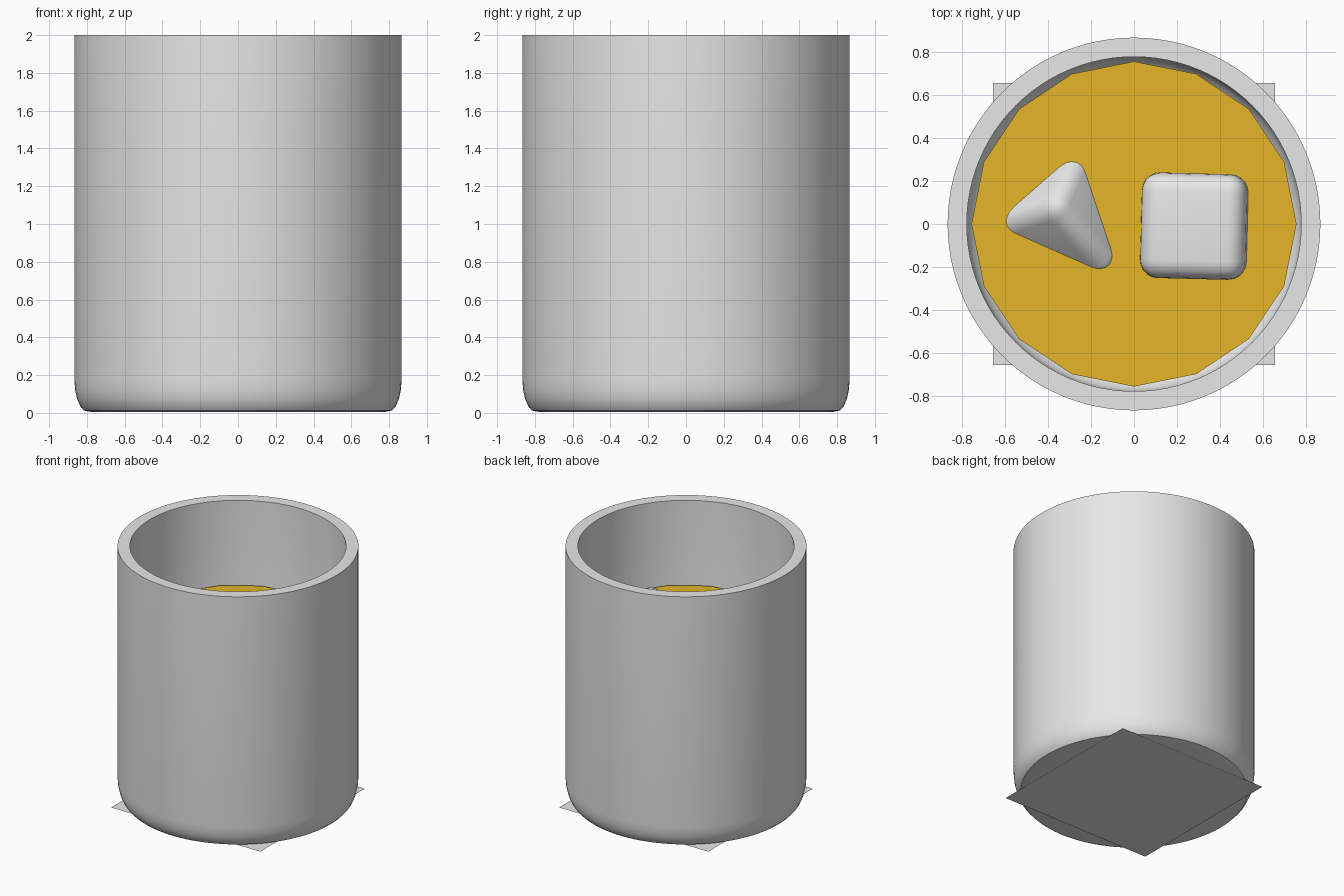
import bpy, bmesh, math
from mathutils import Matrix, Vector

if "Cube" in bpy.data.objects:
    bpy.data.objects.remove(bpy.data.objects["Cube"])


def material(name, rgb):
    m = bpy.data.materials.new(name)
    m.diffuse_color = (*rgb, 1)
    m.use_nodes = True
    m.node_tree.nodes["Principled BSDF"].inputs["Base Color"].default_value = m.diffuse_color
    return m


CLEAR = material("pale_glass", (0.8, 0.8, 0.8))
AMBER = material("amber", (0.78, 0.46, 0.02))


def make_object(name, bm, mat, smooth_angle=None):
    bmesh.ops.recalc_face_normals(bm, faces=bm.faces)
    mesh = bpy.data.meshes.new(name)
    bm.to_mesh(mesh)
    bm.free()
    mesh.materials.append(mat)
    ob = bpy.data.objects.new(name, mesh)
    bpy.context.collection.objects.link(ob)
    if smooth_angle:
        bpy.ops.object.select_all(action='DESELECT')
        ob.select_set(True)
        bpy.context.view_layer.objects.active = ob
        bpy.ops.object.shade_smooth_by_angle(angle=math.radians(smooth_angle))
    return ob


def lathe(name, profile, steps, mat, smooth_angle):
    """Spin a (radius, z) profile that starts and ends on the axis."""
    bm = bmesh.new()
    vs = [bm.verts.new((r, 0, z)) for r, z in profile]
    es = [bm.edges.new(p) for p in zip(vs, vs[1:])]
    bmesh.ops.spin(bm, geom=vs + es, axis=(0, 0, 1), cent=(0, 0, 0),
                   angle=math.tau, steps=steps, use_duplicate=False)
    bmesh.ops.remove_doubles(bm, verts=bm.verts, dist=0.0005)
    return make_object(name, bm, mat, smooth_angle)


def ice_cube(name, size, matrix):
    bm = bmesh.new()
    bmesh.ops.create_cube(bm, size=size)
    bmesh.ops.bevel(bm, geom=bm.edges[:], offset=0.085, segments=5,
                    profile=0.5, affect='EDGES')
    bm.transform(matrix)
    return make_object(name, bm, CLEAR, 60)


# Tumbler: rounded foot, straight wall, flat rim, hollow inside
lathe("tumbler", [(0, 0.006), (0.78, 0.006), (0.815, 0.012), (0.835, 0.035),
                  (0.852, 0.075), (0.862, 0.12), (0.866, 0.17), (0.866, 2),
                  (0.777, 2), (0.777, 0.18), (0.765, 0.12), (0.74, 0.095),
                  (0, 0.095)], 96, CLEAR, 35)

# Drink: sixteen-sided body with corners on the axes
lathe("drink", [(0, 0.1), (0.71, 0.1), (0.74, 0.13), (0.755, 0.18),
                (0.755, 1.34), (0, 1.34)], 16, AMBER, 30)

# Level ice cube, leaning slightly
ice_cube("ice_cube_level", 0.49, Matrix.Translation((0.293, -0.01, 1.22))
         @ Matrix.Rotation(math.radians(-6), 4, 'Y')
         @ Matrix.Rotation(math.radians(-1.5), 4, 'Z'))

# Tipped ice cube: one corner up, three edges running down into the drink
h, size = 0.231, 0.5
corner = Vector((-0.37, 0.094, 1.34 + h))
axes = [Vector((x, y, -h)).normalized()
        for x, y in ((-0.28, -0.094), (0.31, -0.354), (0.11, 0.246))]
rot = Matrix(axes).transposed().to_quaternion().to_matrix().to_4x4()
centre = corner + sum(axes, Vector()) * size / 2
ice_cube("ice_cube_tipped", size, Matrix.Translation(centre) @ rot)

# Thin square mat under the glass
bm = bmesh.new()
bmesh.ops.create_grid(bm, x_segments=1, y_segments=1, size=0.655)
make_object("square_mat", bm, CLEAR)
